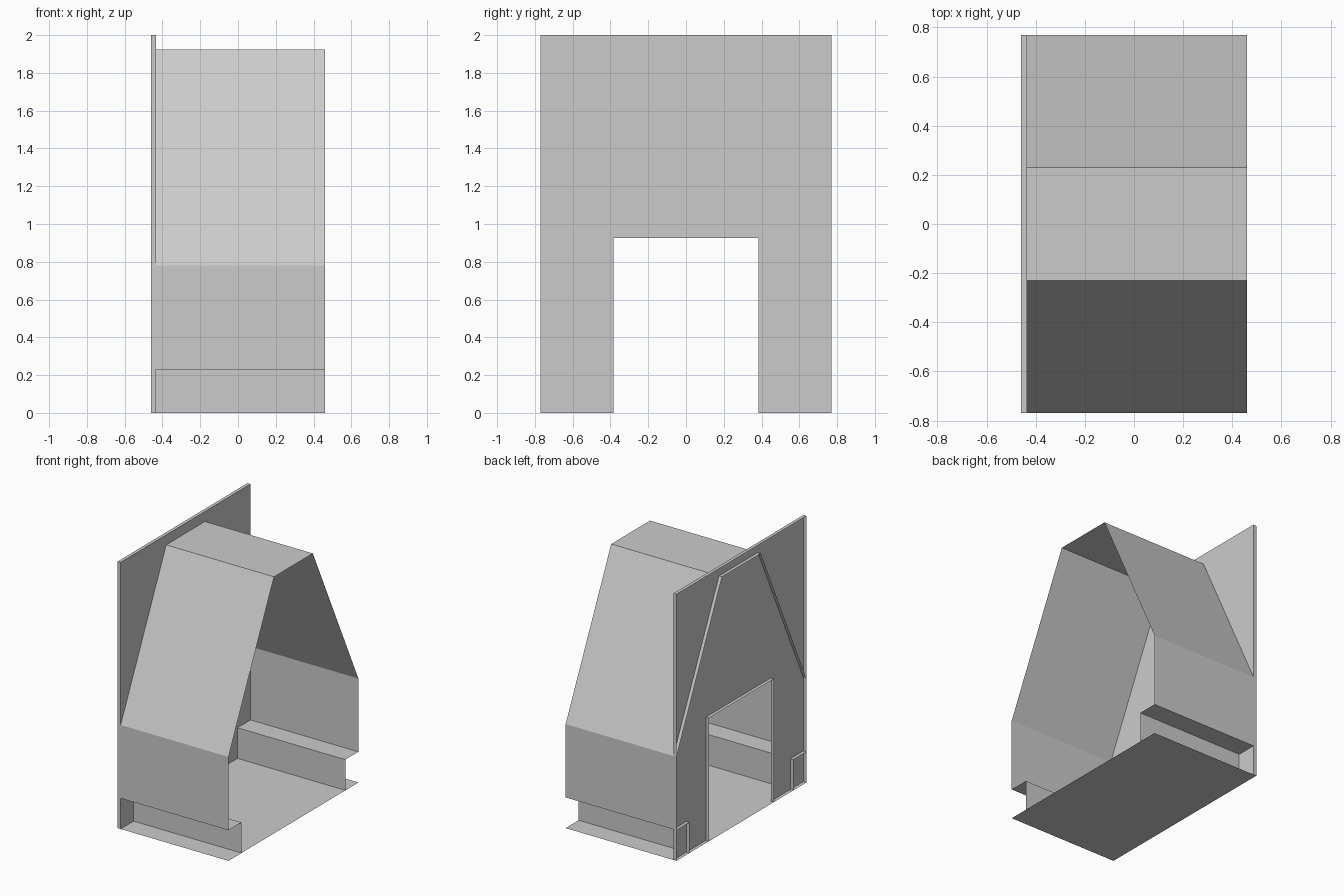
import bpy
import bmesh

cube = bpy.data.objects.get("Cube")
if cube:
    bpy.data.objects.remove(cube)

grey = bpy.data.materials.new("plain grey")
grey.use_nodes = True
color = (0.6, 0.6, 0.6, 1)
grey.diffuse_color = color
grey.node_tree.nodes["Principled BSDF"].inputs["Base Color"].default_value = color

# Main dimensions
OUTER, PANEL, OPEN = -0.46, -0.435, 0.46
HALF, TOP = 0.77, 2.0
EAVE, RIDGE_Y, RIDGE_Z = 0.78, 0.23, 1.925
KICK_Y, KICK_Z = 0.616, 0.23
DOOR_Y, DOOR_Z = 0.385, 0.925


def finish(name, bm):
    mesh = bpy.data.meshes.new(name)
    bm.to_mesh(mesh)
    bm.free()
    mesh.materials.append(grey)
    obj = bpy.data.objects.new(name, mesh)
    bpy.context.collection.objects.link(obj)


def sweep(name, path, x0, x1):
    """Thin sheet: a (y, z) path drawn out along x."""
    bm = bmesh.new()
    rows = [[bm.verts.new((x, y, z)) for y, z in path] for x in (x0, x1)]
    for i in range(len(path) - 1):
        bm.faces.new((rows[0][i], rows[0][i + 1], rows[1][i + 1], rows[1][i]))
    finish(name, bm)


def mirrored(half):
    """Complete a path across y = 0."""
    return half + [(-y, z) for y, z in reversed(half)]


# Hollow body with sloped roof and recessed base, open at one end
sweep("body_shell", mirrored([(-KICK_Y, 0), (-KICK_Y, KICK_Z), (-HALF, KICK_Z),
                              (-HALF, EAVE), (-RIDGE_Y, RIDGE_Z)]), OUTER, OPEN)
sweep("floor", [(HALF, 0), (-HALF, 0)], OUTER, OPEN)

# End panel with a doorway
bm = bmesh.new()
outline = mirrored([(-DOOR_Y, DOOR_Z), (-DOOR_Y, 0), (-HALF, 0), (-HALF, TOP)])
verts = [bm.verts.new((PANEL, y, z)) for y, z in outline]
a, b, c, d, e, f, g, h = verts
bm.faces.new((d, c, b, a))
bm.faces.new((h, g, f, e))
bm.faces.new((a, h, e, d))
finish("end_panel", bm)

# Narrow lips around the panel and doorway
sweep("panel_rim", mirrored([(-HALF, EAVE), (-HALF, TOP)]), OUTER, PANEL)
sweep("door_rim", mirrored([(DOOR_Y, 0), (DOOR_Y, DOOR_Z)]), OUTER, PANEL)
for side, s in (("left", 1), ("right", -1)):
    path = [(-HALF, 0), (-HALF, KICK_Z)]
    if s > 0:
        path = [(HALF, KICK_Z), (HALF, 0)]
    sweep("base_rim_back" if s > 0 else "base_rim_front", path, OUTER, PANEL)
